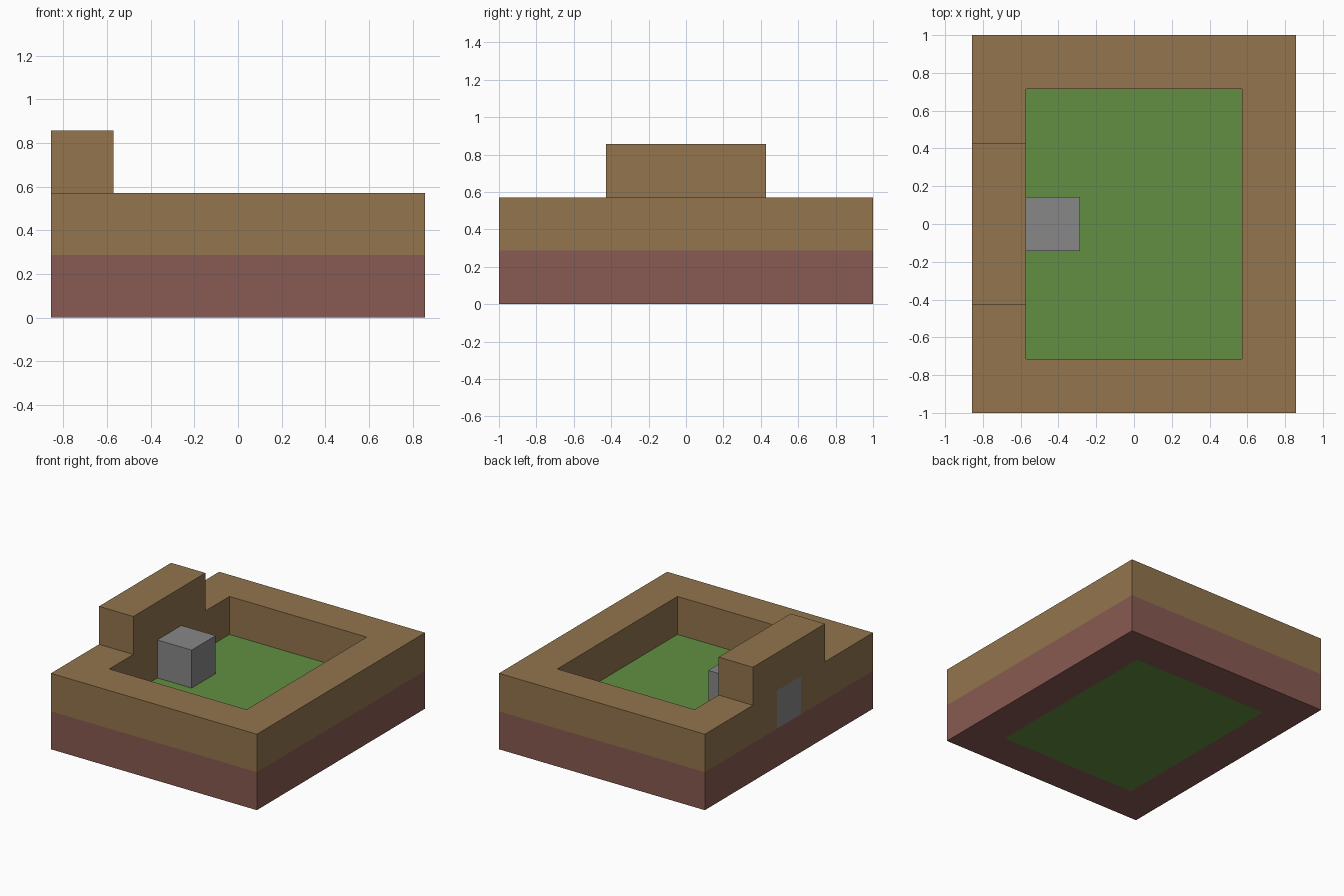
import bpy
import bmesh
from mathutils import Vector

cube = bpy.data.objects.get("Cube")
if cube:
    bpy.data.objects.remove(cube, do_unlink=True)

U = 2 / 7            # edge of one block
NX, NY = 6, 7        # footprint in blocks


def material(name, r, g, b):
    m = bpy.data.materials.new(name)
    m.use_nodes = True
    m.diffuse_color = (r, g, b, 1)
    m.node_tree.nodes["Principled BSDF"].inputs["Base Color"].default_value = (r, g, b, 1)
    return m


materials = {
    "foundation": material("reddish brown", 0.25, 0.102, 0.084),
    "lawn": material("grass green", 0.122, 0.275, 0.053),
    "wall": material("tan", 0.287, 0.178, 0.074),
    "gatehouse": material("tan gatehouse", 0.287, 0.178, 0.074),
    "gate": material("grey", 0.25, 0.245, 0.248),
}
materials["gatehouse"] = materials["wall"]

cells = {}


def fill(part, xs, ys, z):
    """Assign a rectangle of blocks on layer z to a part."""
    for x in range(*xs):
        for y in range(*ys):
            cells[x, y, z] = part


# Foundation ring around the lawn
fill("foundation", (0, NX), (0, NY), 0)
fill("lawn", (1, NX - 1), (1, NY - 1), 0)

# Outer wall, hollow in the middle
for x in (0, NX - 1):
    fill("wall", (x, x + 1), (0, NY), 1)
for y in (0, NY - 1):
    fill("wall", (0, NX), (y, y + 1), 1)

# Raised section over the gate block that passes through the wall
fill("gatehouse", (0, 1), (2, 5), 2)
fill("gate", (0, 2), (3, 4), 1)


def build(part):
    """Join the exposed block sides of a part into one clean mesh."""
    bm = bmesh.new()
    for cell, owner in cells.items():
        if owner != part:
            continue
        for axis in range(3):
            for sign in (-1, 1):
                near = list(cell)
                near[axis] += sign
                if tuple(near) in cells:
                    continue
                normal, side = Vector(), Vector()
                normal[axis] = sign
                side[(axis + 1) % 3] = 1
                up = normal.cross(side)
                mid = Vector(cell) + Vector((0.5, 0.5, 0.5)) + normal / 2
                corners = [mid + (a * side + b * up) / 2
                           for a, b in ((-1, -1), (1, -1), (1, 1), (-1, 1))]
                bm.faces.new([bm.verts.new(((c.x - NX / 2) * U, (c.y - NY / 2) * U, c.z * U))
                              for c in corners])
    bmesh.ops.remove_doubles(bm, verts=bm.verts, dist=0.001)
    bmesh.ops.dissolve_limit(bm, angle_limit=0.01, verts=bm.verts, edges=bm.edges)
    mesh = bpy.data.meshes.new(part)
    bm.to_mesh(mesh)
    bm.free()
    mesh.materials.append(materials[part])
    bpy.context.collection.objects.link(bpy.data.objects.new(part, mesh))


for part in ("foundation", "lawn", "wall", "gatehouse", "gate"):
    build(part)
